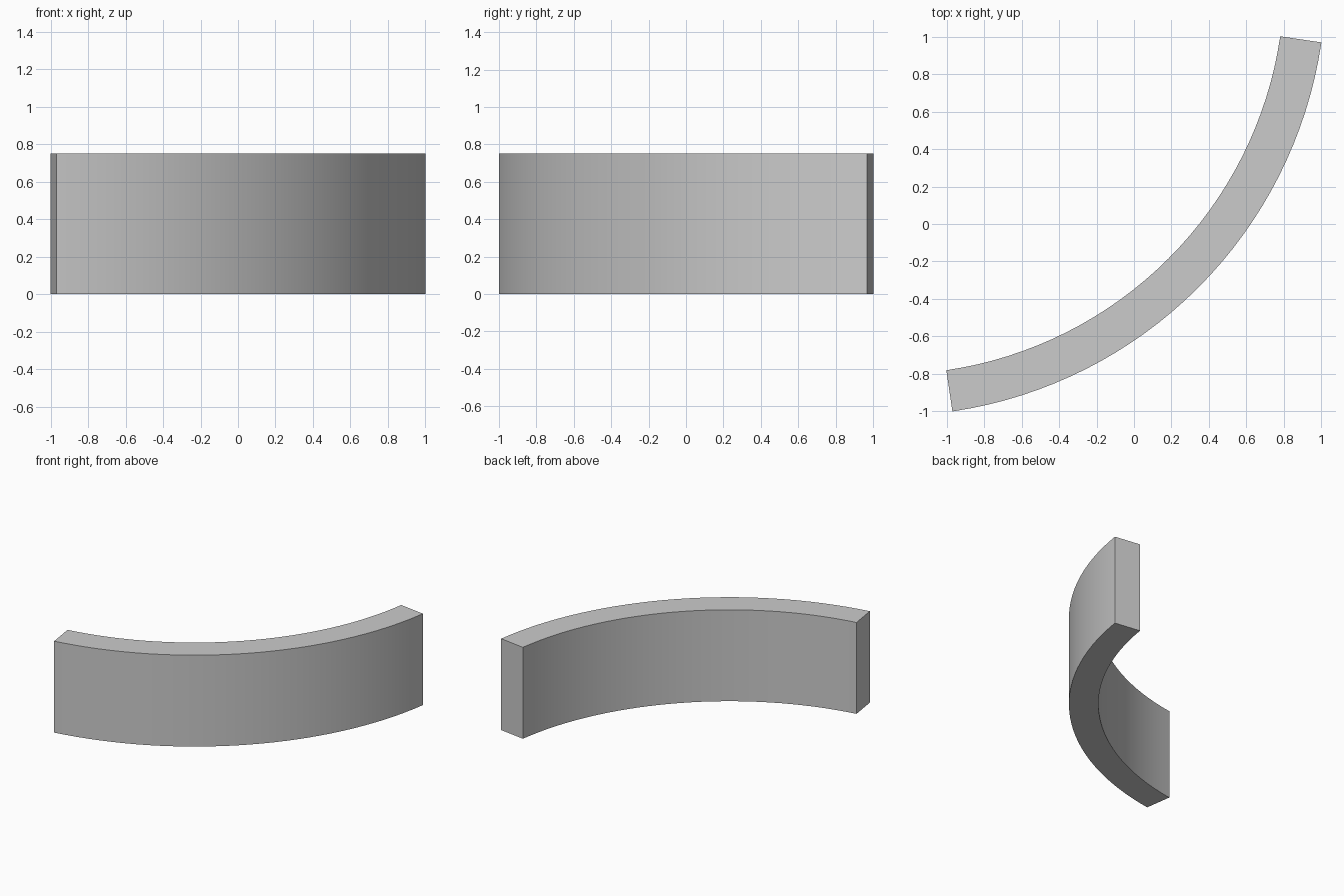
import bpy, bmesh
from math import radians, cos, sin

if "Cube" in bpy.data.objects:
    bpy.data.objects.remove(bpy.data.objects["Cube"])

CENTRE = (-1.31, 1.31)
R_IN, R_OUT, HEIGHT = 2.113, 2.335, 0.75
START, END, STEPS = radians(-81.6), radians(-8.4), 32


def arc_point(radius, i):
    a = START + (END - START) * i / STEPS
    return (CENTRE[0] + radius * cos(a), CENTRE[1] + radius * sin(a), 0)


# Curved wall: strip of quads between the two arcs, extruded upwards
bm = bmesh.new()
inner = [bm.verts.new(arc_point(R_IN, i)) for i in range(STEPS + 1)]
outer = [bm.verts.new(arc_point(R_OUT, i)) for i in range(STEPS + 1)]
base = [bm.faces.new((inner[i], outer[i], outer[i + 1], inner[i + 1]))
        for i in range(STEPS)]
top = bmesh.ops.extrude_face_region(bm, geom=base, use_keep_orig=True)["geom"]
bmesh.ops.translate(bm, vec=(0, 0, HEIGHT),
                    verts=[g for g in top if isinstance(g, bmesh.types.BMVert)])
bmesh.ops.recalc_face_normals(bm, faces=bm.faces[:])

mesh = bpy.data.meshes.new("curved_wall")
bm.to_mesh(mesh)
bm.free()
wall = bpy.data.objects.new("curved_wall", mesh)
bpy.context.collection.objects.link(wall)

# Smooth curved sides, crisp edges
bpy.context.view_layer.objects.active = wall
wall.select_set(True)
bpy.ops.object.shade_smooth_by_angle(angle=radians(30))
